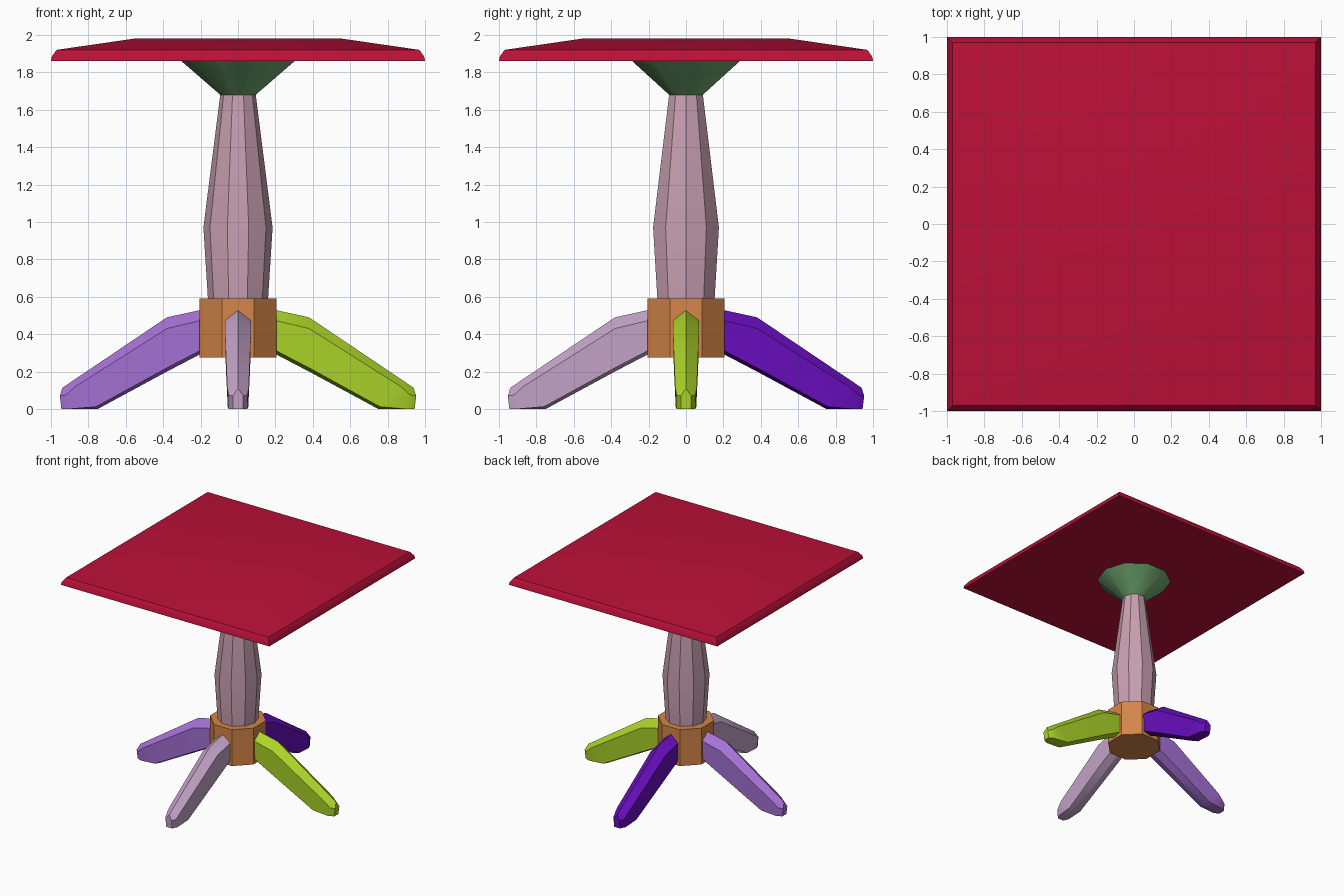
import bpy, bmesh, math
from mathutils import Matrix

cube = bpy.data.objects.get("Cube")
if cube:
    bpy.data.objects.remove(cube, do_unlink=True)


def material(name, r, g, b):
    """Flat material from 8-bit sRGB values."""
    lin = [((c / 255 + 0.055) / 1.055) ** 2.4 if c > 10 else c / 255 / 12.92 for c in (r, g, b)]
    m = bpy.data.materials.new(name)
    m.use_nodes = True
    m.diffuse_color = (*lin, 1)
    m.node_tree.nodes["Principled BSDF"].inputs["Base Color"].default_value = (*lin, 1)
    return m


def loft(name, rings, mat, turn=0.0):
    """Skin a list of equal-length point rings, cap both ends, rotate about z."""
    bm = bmesh.new()
    loops = [[bm.verts.new(p) for p in ring] for ring in rings]
    n = len(loops[0])
    for a, b in zip(loops, loops[1:]):
        for i in range(n):
            j = (i + 1) % n
            bm.faces.new((a[i], a[j], b[j], b[i]))
    bm.faces.new(loops[0])
    bm.faces.new(loops[-1])
    bmesh.ops.rotate(bm, verts=bm.verts, matrix=Matrix.Rotation(turn, 3, 'Z'))
    bmesh.ops.recalc_face_normals(bm, faces=bm.faces)
    me = bpy.data.meshes.new(name)
    bm.to_mesh(me)
    bm.free()
    me.materials.append(mat)
    ob = bpy.data.objects.new(name, me)
    bpy.context.collection.objects.link(ob)
    bpy.ops.object.select_all(action='DESELECT')
    ob.select_set(True)
    bpy.context.view_layer.objects.active = ob
    bpy.ops.object.shade_smooth_by_angle(angle=math.radians(30))
    return ob


def turned(name, sides, profile, mat, turn=0.0):
    """Regular prism-like solid from (radius, z) pairs."""
    step = 2 * math.pi / sides
    rings = [[(r * math.cos(i * step), r * math.sin(i * step), z) for i in range(sides)]
             for r, z in profile]
    return loft(name, rings, mat, turn)


# Square top with a rounded edge and a slightly raised middle
q = math.sqrt(2)
turned("table_top", 4, [(1.0 * q, 1.86), (0.995 * q, 1.885), (0.97 * q, 1.92), (0.555 * q, 1.98)],
       material("crimson", 188, 16, 56), math.pi / 4)

# Ten-sided support and column, eight-sided hub
turned("top_support", 10, [(0.095, 1.68), (0.303, 1.86)], material("sage green", 110, 166, 110))
turned("column", 10, [(0.158, 0.5), (0.161, 0.59), (0.185, 0.97), (0.095, 1.68)],
       material("dusty pink", 200, 160, 176))
turned("hub", 8, [(0.224, 0.275), (0.224, 0.59)], material("copper orange", 212, 134, 72), math.pi / 8)

# Leg cross-sections: ridge, shoulder, lower edge and keel as (x, half width, z)
SECTIONS = [
    [(0.15, 0, 0.54), (0.15, 0.07, 0.485), (0.15, 0.065, 0.34), (0.15, 0, 0.32)],
    [(0.38, 0, 0.49), (0.38, 0.07, 0.43), (0.38, 0.065, 0.22), (0.38, 0, 0.20)],
    [(0.90, 0, 0.14), (0.87, 0.058, 0.12), (0.76, 0.055, 0.012), (0.75, 0, 0)],
    [(0.937, 0, 0.115), (0.92, 0.05, 0.075), (0.90, 0.05, 0), (0.90, 0, 0)],
    [(0.94, 0, 0.11), (0.953, 0.028, 0.07), (0.944, 0.028, 0), (0.944, 0, 0)],
]


def leg_ring(section):
    ridge, shoulder, lower, keel = section
    flip = lambda p: (p[0], -p[1], p[2])
    return [ridge, shoulder, lower, keel, flip(lower), flip(shoulder)]


LEGS = [("left_leg", "lime", (172, 212, 40)), ("back_leg", "deep violet", (104, 14, 190)),
        ("right_leg", "lavender purple", (166, 114, 214)), ("front_leg", "pale mauve", (196, 164, 200))]
for k, (name, colour, rgb) in enumerate(LEGS):
    loft(name, [leg_ring(s) for s in SECTIONS], material(colour, *rgb), k * math.pi / 2)
